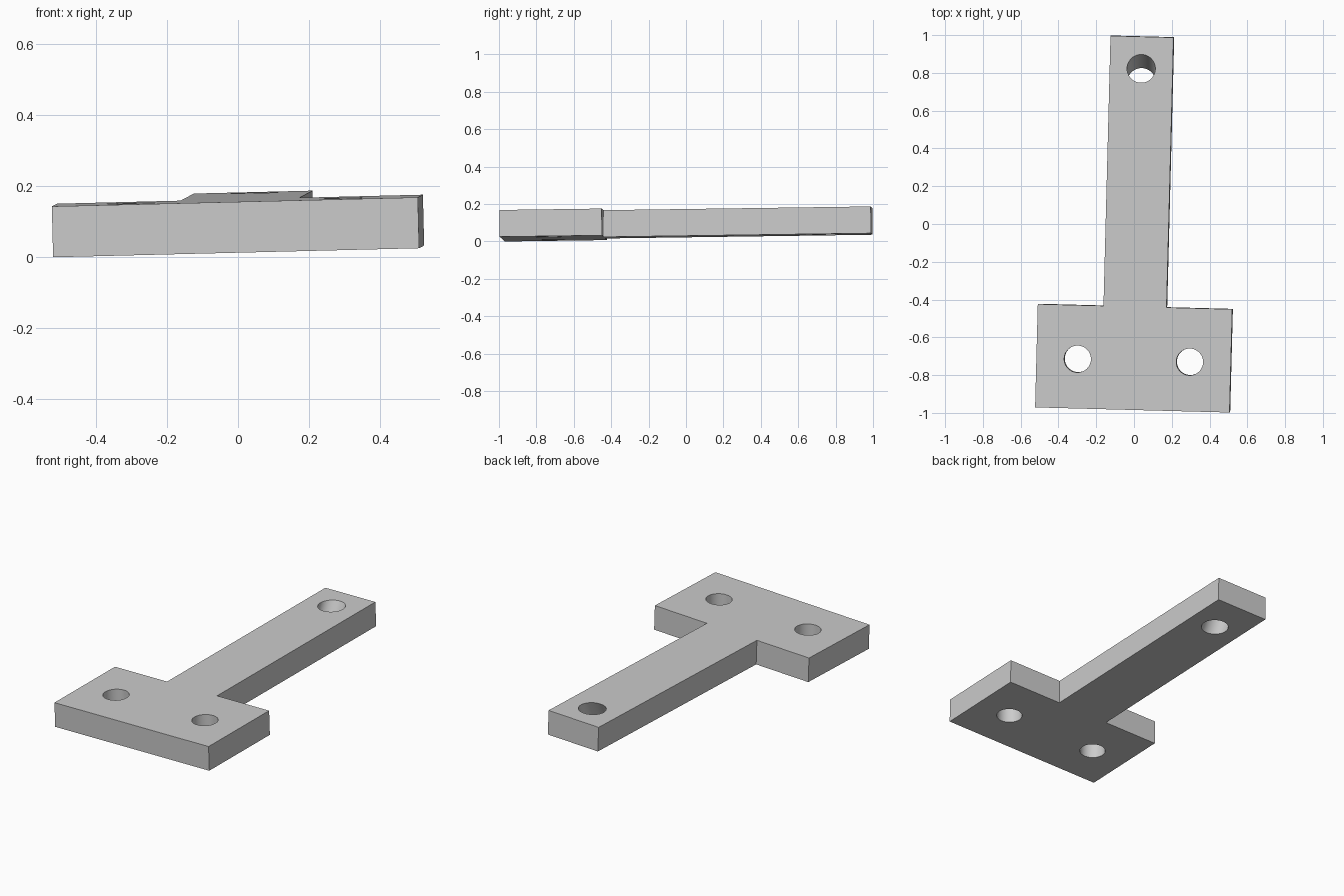
import bpy, bmesh, math
from mathutils import Matrix, Vector

cube = bpy.data.objects.get("Cube")
if cube:
    bpy.data.objects.remove(cube, do_unlink=True)

THICK = 0.143
BASE_W, BASE_D = 0.515, 0.547      # half width, depth of the cross plate
STEM_W, LENGTH = 0.167, 1.977      # half width of the stem, overall length

grey = bpy.data.materials.new("plain_grey")
grey.use_nodes = True
colour = (0.6, 0.6, 0.6, 1)
grey.diffuse_color = colour
grey.node_tree.nodes["Principled BSDF"].inputs["Base Color"].default_value = colour


def make_object(name, bm):
    mesh = bpy.data.meshes.new(name)
    bmesh.ops.recalc_face_normals(bm, faces=bm.faces)
    bm.to_mesh(mesh)
    bm.free()
    obj = bpy.data.objects.new(name, mesh)
    bpy.context.collection.objects.link(obj)
    mesh.materials.append(grey)
    return obj


# T-shaped plate: mirrored half outline, extruded upward
half = [(BASE_W, 0), (BASE_W, BASE_D), (STEM_W, BASE_D), (STEM_W, LENGTH)]
outline = half + [(-x, y) for x, y in reversed(half)]
bm = bmesh.new()
face = bm.faces.new([bm.verts.new((x, y, 0)) for x, y in outline])
ext = bmesh.ops.extrude_face_region(bm, geom=[face])
bmesh.ops.translate(bm, vec=(0, 0, THICK),
                    verts=[v for v in ext["geom"] if isinstance(v, bmesh.types.BMVert)])
plate = make_object("t_plate", bm)


# Bolt holes: position on the upper face, radius, and lean along y per unit height
def cut_hole(x, y, radius, lean):
    bm = bmesh.new()
    bmesh.ops.create_cone(bm, cap_ends=True, segments=48, radius1=radius,
                          radius2=radius, depth=THICK * 2)
    for v in bm.verts:
        v.co += Vector((x, y + lean * (v.co.z - THICK / 2), THICK / 2))
    cutter = make_object("hole_cutter", bm)
    cutter.hide_render = True
    mod = plate.modifiers.new("hole", 'BOOLEAN')
    mod.operation = 'DIFFERENCE'
    mod.solver = 'EXACT'
    mod.object = cutter
    bpy.context.view_layer.objects.active = plate
    bpy.ops.object.modifier_apply(modifier=mod.name)
    bpy.data.objects.remove(cutter, do_unlink=True)


for side in (-1, 1):
    cut_hole(side * 0.297, 0.262, 0.071, 0)
cut_hole(0, 1.808, 0.075, 0.52)

# Slight tilt of the whole plate
normal = Vector((-0.025, -0.0133, 1)).normalized()
tilt = Vector((0, 0, 1)).rotation_difference(normal).to_matrix().to_4x4()
plate.data.transform(tilt @ Matrix.Rotation(math.radians(-1.5), 4, 'Z'))

# Centre on the origin and stand on the ground
cos = [v.co for v in plate.data.vertices]
lo = [min(c[i] for c in cos) for i in range(3)]
hi = [max(c[i] for c in cos) for i in range(3)]
plate.data.transform(Matrix.Translation((-(lo[0] + hi[0]) / 2, -(lo[1] + hi[1]) / 2, -lo[2])))

bpy.ops.object.select_all(action='DESELECT')
plate.select_set(True)
bpy.context.view_layer.objects.active = plate
bpy.ops.object.shade_smooth_by_angle(angle=math.radians(30))
